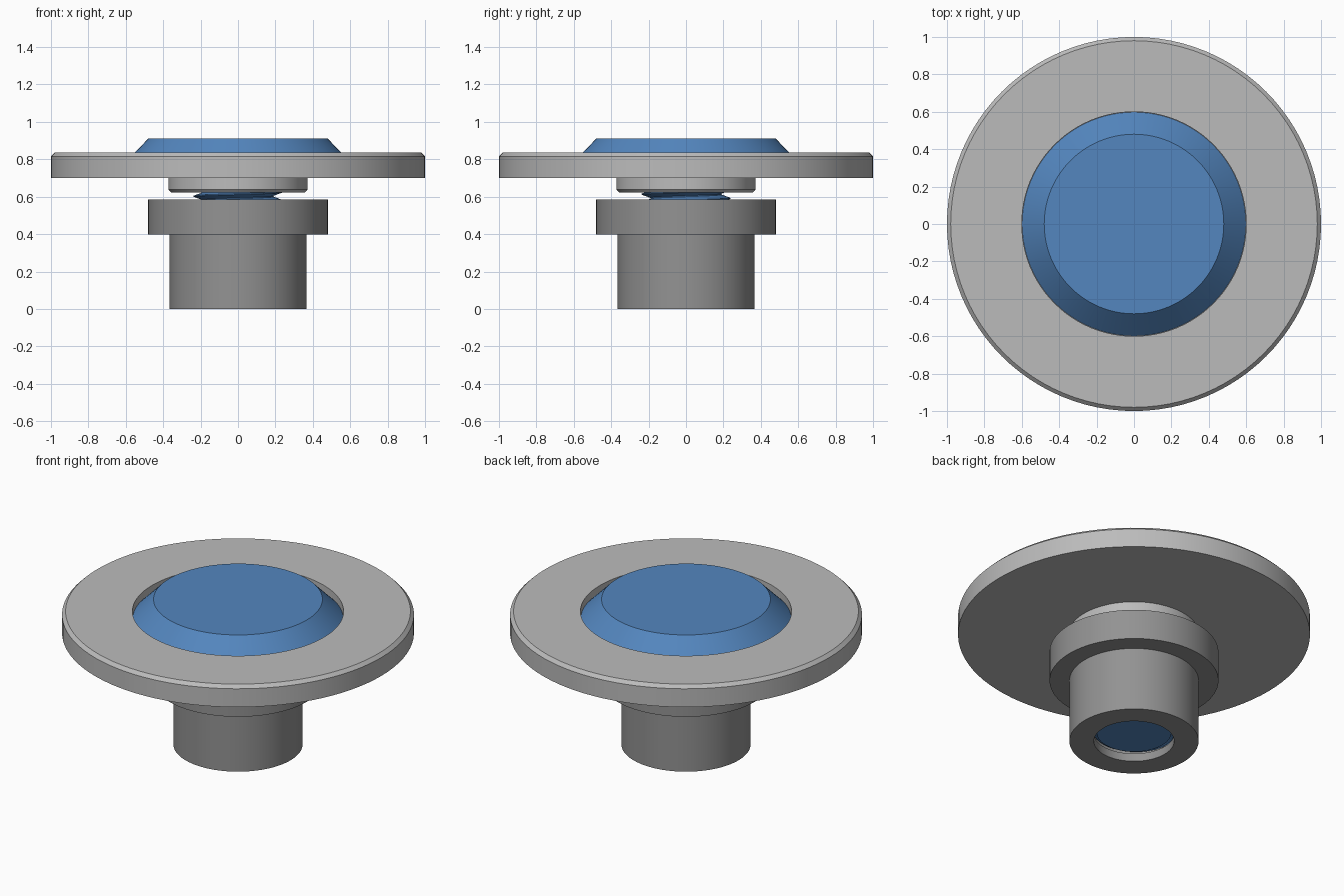
import bpy, bmesh, math

if "Cube" in bpy.data.objects:
    bpy.data.objects.remove(bpy.data.objects["Cube"])

SEG = 96
PITCH, ROOT, CREST = 0.045, 0.19, 0.237


def material(name, rgb):
    m = bpy.data.materials.new(name)
    m.diffuse_color = (*rgb, 1)
    m.use_nodes = True
    m.node_tree.nodes["Principled BSDF"].inputs["Base Color"].default_value = m.diffuse_color
    return m


light_grey = material("light grey", (0.50, 0.50, 0.50))
dark_grey = material("dark grey", (0.29, 0.29, 0.29))
blue = material("blue", (0.088, 0.24, 0.52))


def bridge(bm, a, b):
    for i in range(SEG):
        j = (i + 1) % SEG
        bm.faces.new((a[i], a[j], b[j], b[i]))


def ring(bm, r, z):
    return [bm.verts.new((r * math.cos(2 * math.pi * i / SEG),
                          r * math.sin(2 * math.pi * i / SEG), z)) for i in range(SEG)]


def thread_rings(bm, z0, z1, offset):
    """Rings whose rows follow the helix, clamped flat at both ends."""
    def radius(z, turn):
        f = ((z - 0.58) / PITCH - turn) % 1.0
        d = min(f, 1 - f) * 2                      # 0 at the crest, 1 at the root
        t = min(max((d - 0.12) / 0.76, 0), 1)
        return CREST + (ROOT - CREST) * t + offset
    steps = (0.06, 0.44, 0.56, 0.94)
    first = math.floor((z0 - 0.58) / PITCH) - 2
    last = math.ceil((z1 - 0.58) / PITCH) + 1
    rows = []
    for k in range(first, last):
        for s in steps:
            row = []
            for i in range(SEG + 1):
                turn = i / SEG
                z = min(max(0.58 + (k + s + turn) * PITCH, z0), z1)
                a, r = 2 * math.pi * turn, radius(z, turn)
                row.append(bm.verts.new((r * math.cos(a), r * math.sin(a), z)))
            rows.append(row)
    for a, b in zip(rows, rows[1:]):
        for i in range(SEG):
            if max(v.co.z for v in (a[i], a[i + 1], b[i], b[i + 1])) - z0 > 1e-6 \
                    and z1 - min(v.co.z for v in (a[i], a[i + 1], b[i], b[i + 1])) > 1e-6:
                bm.faces.new((a[i], a[i + 1], b[i + 1], b[i]))


def finish(bm, name, mat):
    bmesh.ops.remove_doubles(bm, verts=bm.verts, dist=1e-5)
    bmesh.ops.delete(bm, geom=[v for v in bm.verts if not v.link_faces], context='VERTS')
    bmesh.ops.recalc_face_normals(bm, faces=bm.faces)
    me = bpy.data.meshes.new(name)
    bm.to_mesh(me)
    bm.free()
    me.materials.append(mat)
    ob = bpy.data.objects.new(name, me)
    bpy.context.collection.objects.link(ob)
    bpy.ops.object.select_all(action='DESELECT')
    ob.select_set(True)
    bpy.context.view_layer.objects.active = ob
    bpy.ops.object.shade_smooth_by_angle(angle=math.radians(25))


def lathe(name, profile, mat, closed=True):
    bm = bmesh.new()
    rings = [ring(bm, r, z) for r, z in profile]
    for a, b in zip(rings, rings[1:]):
        bridge(bm, a, b)
    if closed:
        bridge(bm, rings[-1], rings[0])
    else:
        bm.faces.new(rings[0])
        bm.faces.new(rings[-1])
    finish(bm, name, mat)


# Wide washer plate with recessed seat and lower collar
lathe("washer_plate", [(0.60, 0.835), (0.98, 0.835), (1.0, 0.815), (1.0, 0.70),
                       (0.372, 0.70), (0.372, 0.638), (0.357, 0.622), (0.245, 0.622),
                       (0.245, 0.655), (0.60, 0.785)], light_grey)

# Screw head: flat top, bevelled rim, tapered underside
lathe("screw_head", [(0.20, 0.64), (0.24, 0.66), (0.598, 0.79), (0.48, 0.91)],
      blue, closed=False)

# Threaded shank and its flat end
bm = bmesh.new()
thread_rings(bm, 0.06, 0.65, 0)
finish(bm, "screw_thread", blue)
lathe("screw_end", [(0.21, 0.052), (0.21, 0.062)], blue, closed=False)

# Flanged nut body, open along the bore
lathe("nut_body", [(0.228, 0.05), (0.228, 0.0), (0.367, 0.0), (0.367, 0.397),
                   (0.48, 0.397), (0.48, 0.585), (0.25, 0.585), (0.25, 0.05)], dark_grey)
